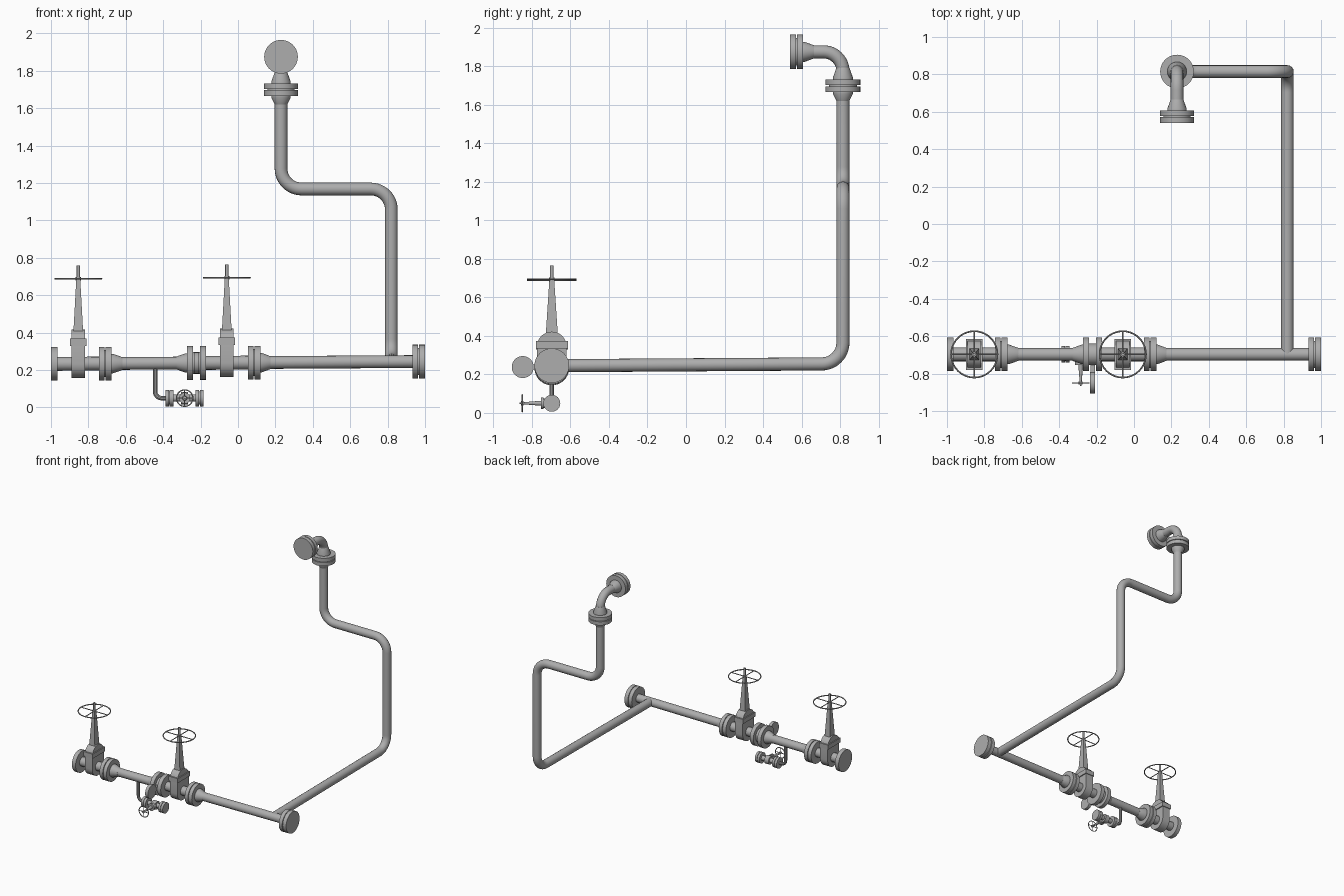
import bpy, bmesh, math
from mathutils import Vector, Matrix

cube = bpy.data.objects.get("Cube")
if cube:
    bpy.data.objects.remove(cube, do_unlink=True)

steel = bpy.data.materials.new("pipe grey")
steel.use_nodes = True
colour = (0.42, 0.42, 0.42, 1)
steel.diffuse_color = colour
steel.node_tree.nodes["Principled BSDF"].inputs["Base Color"].default_value = colour

X, Y, Z = Vector((1, 0, 0)), Vector((0, 1, 0)), Vector((0, 0, 1))
R, FLANGE, HUB = 0.034, 0.09, 0.052      # pipe, flange and weld-neck radii
LINE_Y, RISER_Y, RISER_X, TOP_X = -0.697, 0.815, 0.82, 0.23


def line(x, dy=0, dz=0):
    """Point on the gently sloping main line."""
    return Vector((x, LINE_Y + dy, 0.2395 + 0.0065 * x + dz))


def finish(name, mesh):
    mesh.materials.clear()
    mesh.materials.append(steel)
    mesh.shade_smooth()
    mesh.set_sharp_from_angle(angle=math.radians(35))
    obj = bpy.data.objects.new(name, mesh)
    bpy.context.collection.objects.link(obj)
    return obj


def from_bmesh(name, bm):
    bmesh.ops.recalc_face_normals(bm, faces=bm.faces)
    mesh = bpy.data.meshes.new(name)
    bm.to_mesh(mesh)
    bm.free()
    return finish(name, mesh)


def lathe(name, origin, axis, profile, sides=40):
    """Closed turned solid; the profile is (distance along axis, radius)."""
    bm = bmesh.new()
    turn = Z.rotation_difference(axis).to_matrix()
    rings = []
    for d, r in profile:
        ring = []
        for i in range(sides):
            a = math.tau * i / sides
            ring.append(bm.verts.new(origin + turn @ Vector((r * math.cos(a), r * math.sin(a), d))))
        rings.append(ring)
    for a, b in zip(rings, rings[1:]):
        for i in range(sides):
            j = (i + 1) % sides
            bm.faces.new((a[i], a[j], b[j], b[i]))
    bm.faces.new(rings[0])
    bm.faces.new(rings[-1])
    return from_bmesh(name, bm)


def sweep(name, points, radius, bend=0.0, closed=False):
    """Round tube along points, with arcs of the given bend radius at corners."""
    pts = [Vector(p) for p in points]
    path = list(pts)
    if bend:
        path = [pts[0]]
        for a, b, c in zip(pts, pts[1:], pts[2:]):
            u, v = (a - b).normalized(), (c - b).normalized()
            for i in range(13):
                t = math.pi / 2 * i / 12
                path.append(b + bend * (u * (1 - math.sin(t)) + v * (1 - math.cos(t))))
        path.append(pts[-1])
    curve = bpy.data.curves.new(name, "CURVE")
    curve.dimensions = "3D"
    curve.bevel_depth = radius
    curve.bevel_resolution = 6 if radius > 0.02 else 3
    curve.use_fill_caps = True
    spline = curve.splines.new("POLY")
    spline.points.add(len(path) - 1)
    for p, co in zip(spline.points, path):
        p.co = (*co, 1)
    spline.use_cyclic_u = closed
    temp = bpy.data.objects.new(name, curve)
    bpy.context.collection.objects.link(temp)
    bpy.context.view_layer.update()
    mesh = bpy.data.meshes.new_from_object(temp.evaluated_get(bpy.context.evaluated_depsgraph_get()))
    bpy.data.objects.remove(temp, do_unlink=True)
    bpy.data.curves.remove(curve)
    mesh.name = name
    return finish(name, mesh)


def block(name, centre, half, top_scale=1.0):
    """Box, optionally tapered toward its top."""
    bm = bmesh.new()
    bmesh.ops.create_cube(bm, size=2)
    for v in bm.verts:
        s = top_scale if v.co.z > 0 else 1
        v.co = centre + Vector((v.co.x * half[0] * s, v.co.y * half[1] * s, v.co.z * half[2]))
    return from_bmesh(name, bm)


def flange_pair(name, origin, axis, radius=FLANGE, width=0.066, neck=0.0):
    """Two plates around a recessed gasket, with an optional weld neck."""
    m, g, s = width / 2, width * 0.04, radius * 0.8
    profile = [(0, radius), (m - g, radius), (m - g, s), (m + g, s), (m + g, radius), (width, radius)]
    if neck:
        profile += [(width, HUB), (width + neck * 0.15, HUB), (width + neck, R)]
    return lathe(name, origin, axis, profile)


def handwheel(name, centre, axis, radius, wire):
    turn = Z.rotation_difference(axis).to_matrix()

    def rim(a, r=radius):
        return centre + turn @ Vector((r * math.cos(a), r * math.sin(a), 0))
    sweep(name + "_rim", [rim(math.tau * i / 40) for i in range(40)], wire, closed=True)
    for i in range(2):
        sweep(name + "_spoke", [rim(i * math.pi / 2), rim(i * math.pi / 2 + math.pi)], wire * 0.8)
    lathe(name + "_hub", centre, axis, [(-wire * 2, wire * 3), (wire * 2, wire * 3)], 20)


def gate_valve(name, x):
    # Flat body with rounded top and bottom
    bm = bmesh.new()
    outline = []
    for i in range(34):
        a = math.pi * (i if i < 17 else i - 1) / 16
        lift = 0.106 if i < 17 else 0
        outline.append(bm.verts.new(line(x - 0.035, 0.077 * math.cos(a), 0.077 * math.sin(a) + lift)))
    face = bm.faces.new(outline)
    moved = bmesh.ops.extrude_face_region(bm, geom=[face])["geom"]
    bmesh.ops.translate(bm, vec=X * 0.07, verts=[v for v in moved if isinstance(v, bmesh.types.BMVert)])
    from_bmesh(name + "_body", bm)
    # Bonnet joint, tapered yoke, stem and wheel
    block(name + "_bonnet_plate", line(x, 0, 0.115), (0.043, 0.083, 0.019))
    block(name + "_yoke", line(x, 0, 0.318), (0.026, 0.031, 0.147), 0.38)
    lathe(name + "_stem", line(x, 0, 0.44), Z, [(0, 0.0085), (0.086, 0.0085)], 16)
    handwheel(name + "_wheel", line(x, 0, 0.455), Z, 0.124, 0.0045)


# Main line, broken at the valves and joints
for name, x0, x1, r in (("inlet_nozzle", -0.97, -0.72, 0.037), ("left_run", -0.70, -0.25, R),
                        ("middle_nozzle", -0.19, 0.08, 0.037), ("right_run", 0.10, 0.95, R)):
    sweep(name, [line(x0), line(x1)], r)

lathe("inlet_flange", line(-1), X, [(0, FLANGE), (0.034, FLANGE)])
flange_pair("left_joint", line(-0.743), X, neck=0.06)
flange_pair("centre_joint", line(0.053), X, neck=0.055)
flange_pair("end_joint", line(0.932), X, width=0.068)

# Spectacle blind clamped between two flanges
lathe("blind_left_flange", line(-0.24), -X, [(0, FLANGE), (0.033, FLANGE), (0.033, HUB), (0.04, HUB), (0.09, R)])
lathe("blind_right_flange", line(-0.204), X, [(0, FLANGE), (0.033, FLANGE)])
lathe("blind_ring", line(-0.24), X, [(0, 0.058), (0.036, 0.058)])
lathe("blind_plate", line(-0.234, -0.151), X, [(0, 0.057), (0.026, 0.057)])
block("blind_link", line(-0.221, -0.08), (0.012, 0.04, 0.014))

for label, x in (("first_valve", -0.854), ("second_valve", -0.06)):
    gate_valve(label, x)

# Branch pipe back, up, across and up again
sweep("branch_pipe", [line(RISER_X), (RISER_X, RISER_Y, 0.255), (RISER_X, RISER_Y, 1.168),
                      (TOP_X, RISER_Y, 1.168), (TOP_X, RISER_Y, 1.68)], R, 0.11)

# Upper joint and outlet elbow
joint = Vector((TOP_X, RISER_Y, 1.70))
lathe("upper_joint_neck", joint - Z * 0.034, -Z, [(0, HUB), (0.008, HUB), (0.045, R)])
flange_pair("upper_joint", joint - Z * 0.034, Z, neck=0.06)
sweep("outlet_elbow", [joint, (TOP_X, RISER_Y, 1.875), (TOP_X, 0.60, 1.875)], R, 0.1)
flange_pair("outlet_joint", Vector((TOP_X, 0.541, 1.875)), Y, neck=0.058)

# Small drain under the main line
DZ = 0.05


def drain(x, y=LINE_Y):
    return Vector((x, y, DZ))


sweep("drain_pipe", [line(-0.443), drain(-0.443), drain(-0.37)], 0.012, 0.035)
for name, x in (("drain_inlet_joint", -0.388), ("drain_outlet_joint", -0.227)):
    flange_pair(name, drain(x), X, 0.044, 0.042)
lathe("drain_nozzle", drain(-0.35), X, [(0, 0.019), (0.13, 0.019)], 24)
lathe("drain_valve_body", drain(-0.304), X, [(0, 0.034), (0.038, 0.034)], 28)
lathe("drain_valve_bonnet", drain(-0.285), -Y,
      [(0, 0.024), (0.042, 0.024), (0.042, 0.03), (0.056, 0.03), (0.056, 0.013), (0.14, 0.006), (0.168, 0.004)], 24)
handwheel("drain_wheel", drain(-0.285, -0.85), -Y, 0.044, 0.0035)
